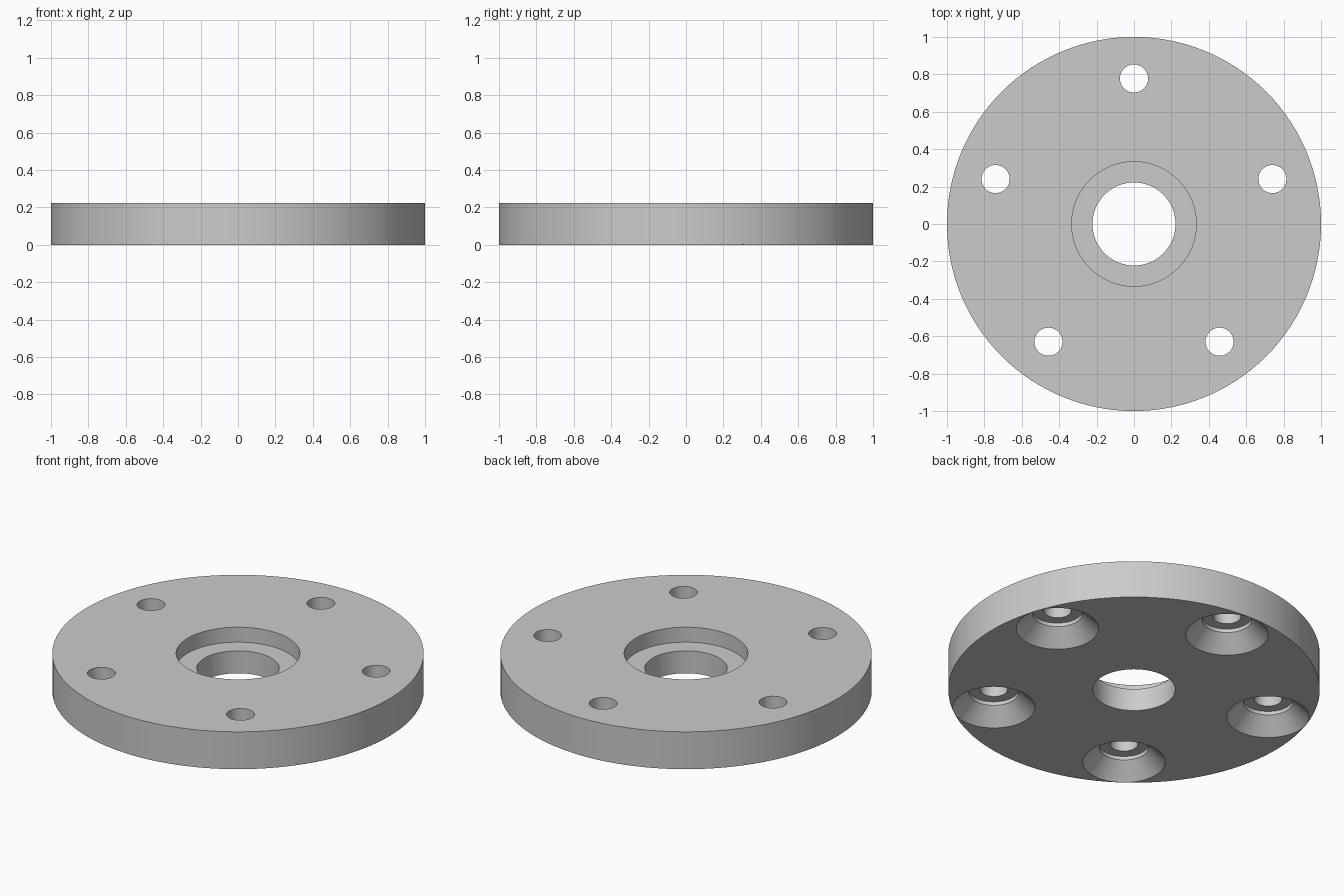
import bpy
import bmesh
from math import cos, sin, tau

cube = bpy.data.objects.get("Cube")
if cube:
    bpy.data.objects.remove(cube, do_unlink=True)

THICKNESS = 0.222
BOLT_COUNT = 5
BOLT_CIRCLE = 0.778

grey = bpy.data.materials.new("plain grey")
grey.use_nodes = True
colour = (0.6, 0.6, 0.6, 1)
grey.diffuse_color = colour
grey.node_tree.nodes["Principled BSDF"].inputs["Base Color"].default_value = colour


def lathe(name, profile, segments, closed):
    """Revolve (radius, z) points about z; open profiles get end caps."""
    bm = bmesh.new()
    rings = []
    for radius, z in profile:
        rings.append([bm.verts.new((radius * cos(tau * i / segments),
                                    radius * sin(tau * i / segments), z))
                      for i in range(segments)])
    pairs = list(zip(rings, rings[1:]))
    if closed:
        pairs.append((rings[-1], rings[0]))
    else:
        bm.faces.new(rings[0])
        bm.faces.new(rings[-1])
    for low, high in pairs:
        for i in range(segments):
            j = (i + 1) % segments
            bm.faces.new((low[i], low[j], high[j], high[i]))
    bmesh.ops.recalc_face_normals(bm, faces=bm.faces)
    mesh = bpy.data.meshes.new(name)
    bm.to_mesh(mesh)
    bm.free()
    mesh.materials.append(grey)
    obj = bpy.data.objects.new(name, mesh)
    bpy.context.collection.objects.link(obj)
    return obj


# Round plate with a central bore and a recess in its top face
flange = lathe("flange_plate", [
    (1, 0), (1, THICKNESS), (0.333, THICKNESS),
    (0.333, 0.133), (0.222, 0.133), (0.222, 0)], 128, closed=True)

# Bolt holes: tapered mouth below, short straight step, then a narrow hole
hole_profile = [(0.242, -0.02), (0.133, 0.089), (0.133, 0.111),
                (0.075, 0.111), (0.075, THICKNESS + 0.05)]
cutters = []
for k in range(BOLT_COUNT):
    angle = tau / 4 + tau * k / BOLT_COUNT
    cutter = lathe("bolt_hole_cutter", hole_profile, 64, closed=False)
    cutter.location = (BOLT_CIRCLE * cos(angle), BOLT_CIRCLE * sin(angle), 0)
    cutter.hide_render = True
    cutters.append(cutter)
    cut = flange.modifiers.new("bolt_hole", "BOOLEAN")
    cut.operation = "DIFFERENCE"
    cut.solver = "EXACT"
    cut.object = cutter

# Apply the cuts and remove the helpers
bpy.ops.object.select_all(action="DESELECT")
bpy.context.view_layer.objects.active = flange
flange.select_set(True)
for modifier in list(flange.modifiers):
    bpy.ops.object.modifier_apply(modifier=modifier.name)
for cutter in cutters:
    bpy.data.objects.remove(cutter, do_unlink=True)

bpy.ops.object.shade_smooth_by_angle(angle=0.5)
